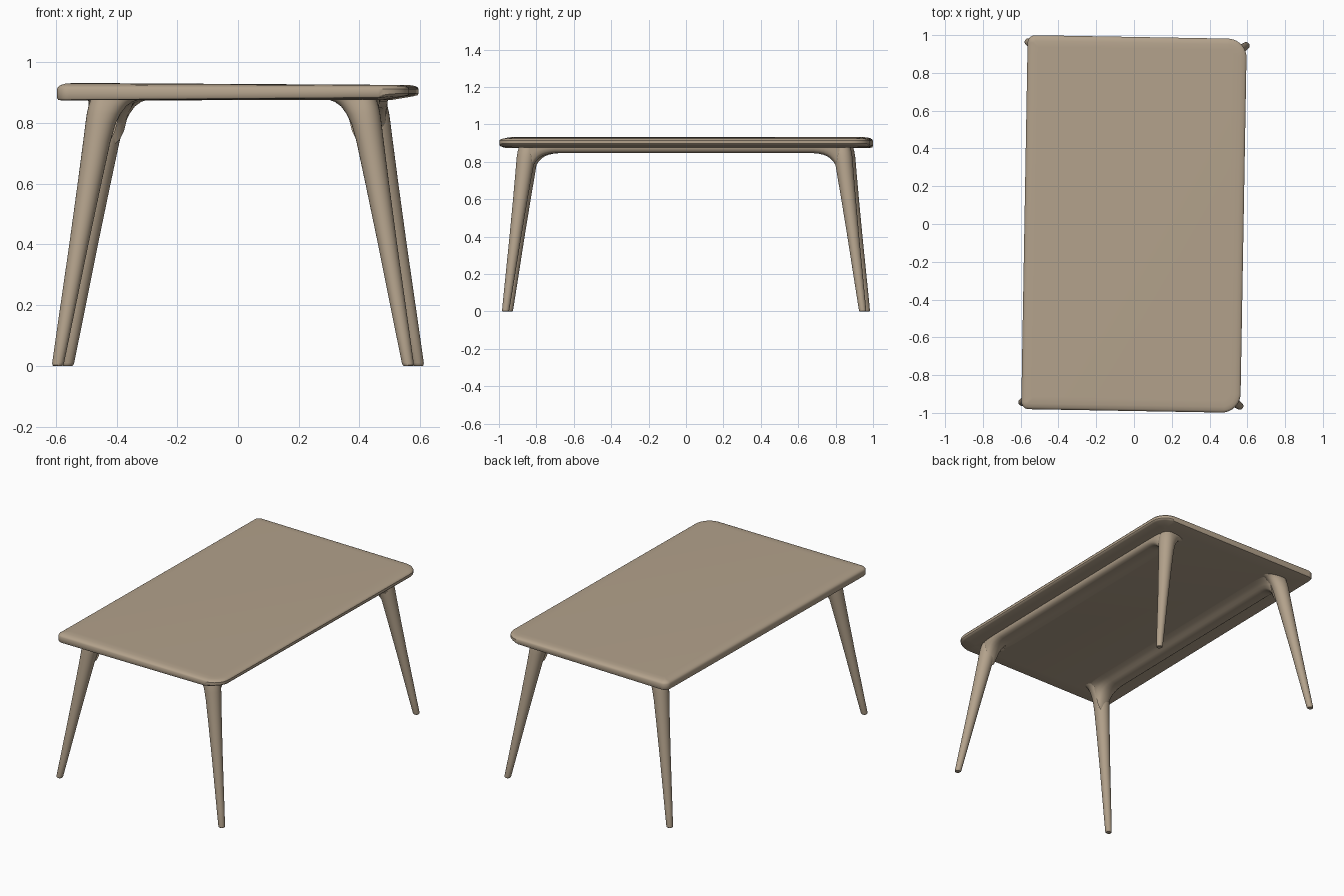
import bpy, bmesh, math

if "Cube" in bpy.data.objects:
    bpy.data.objects.remove(bpy.data.objects["Cube"])

TILT = math.radians(-1.0)   # whole table sits about one degree off the y axis

wood = bpy.data.materials.new("light brown wood")
wood.diffuse_color = (0.45, 0.36, 0.26, 1)
wood.use_nodes = True
wood.node_tree.nodes["Principled BSDF"].inputs["Base Color"].default_value = wood.diffuse_color


def loft(name, rings, closed=True, angle=35):
    """Skin a list of equal-length rings and cap both ends."""
    bm = bmesh.new()
    loops = [[bm.verts.new(p) for p in ring] for ring in rings]
    n = len(loops[0])
    for a, b in zip(loops, loops[1:]):
        for i in range(n):
            j = (i + 1) % n
            bm.faces.new((a[i], a[j], b[j], b[i]))
    bm.faces.new(loops[0][::-1])
    bm.faces.new(loops[-1])
    bmesh.ops.recalc_face_normals(bm, faces=bm.faces)
    mesh = bpy.data.meshes.new(name)
    bm.to_mesh(mesh)
    bm.free()
    mesh.materials.append(wood)
    ob = bpy.data.objects.new(name, mesh)
    bpy.context.collection.objects.link(ob)
    ob.rotation_euler.z = TILT
    bpy.ops.object.select_all(action='DESELECT')
    ob.select_set(True)
    bpy.context.view_layer.objects.active = ob
    bpy.ops.object.shade_smooth_by_angle(angle=math.radians(angle))
    return ob


# Tabletop: rounded rectangle, larger radius and thinner edge on the right
HX, HY = 0.58, 0.99


def outline(inset, z, lift=0.0, slope=0.0):
    pts = []
    for k, (sx, sy) in enumerate([(1, 1), (-1, 1), (-1, -1), (1, -1)]):
        r = max((0.10 if sx > 0 else 0.04) - inset, 0.006)
        cx, cy = sx * (HX - inset - r), sy * (HY - inset - r)
        for i in range(11):
            a = math.radians(90 * k + 9 * i)
            x, y = cx + r * math.cos(a), cy + r * math.sin(a)
            t = min(max((x - 0.42) / 0.12, 0), 1)
            pts.append((x, y, z + lift * t * t * (3 - 2 * t) - slope * x))
    return pts


loft("tabletop", [
    outline(0.09, 0.876),
    outline(0.014, 0.875, 0.014),
    outline(0.004, 0.877, 0.015),
    outline(0.0, 0.883, 0.014),
    outline(0.0, 0.913),
    outline(0.004, 0.919, 0, 0.001),
    outline(0.012, 0.924, 0, 0.003),
    outline(0.030, 0.928, 0, 0.005),
    outline(0.060, 0.929, 0, 0.006),
])

# Legs: tapered, splayed, flaring inward where they meet the top
LEG = [(0.0, 0.015, 0), (0.003, 0.018, 0), (0.010, 0.0195, 0), (0.1, 0.0225, 0),
       (0.4, 0.0315, 0), (0.6, 0.039, 0), (0.74, 0.045, 0), (0.80, 0.048, 0.004),
       (0.83, 0.049, 0.013), (0.855, 0.048, 0.028), (0.87, 0.046, 0.048), (0.88, 0.045, 0.075)]


def leg(name, sx, sy):
    rings = []
    for z, r, flare in LEG:
        cx, cy = 0.578 - 0.1725 * z, 0.955 - 0.129 * z
        ring = []
        for i in range(28):
            a = math.tau * i / 28
            c, s = math.cos(a), math.sin(a)
            x = cx + r * c - flare * max(-c, 0)
            ring.append((sx * x, sy * (cy + r * s), z))
        rings.append(ring)
    loft(name, rings)


for fb, sy in (("front", -1), ("back", 1)):
    for lr, sx in (("left", -1), ("right", 1)):
        leg(f"{fb}_{lr}_leg", sx, sy)

# Side rails: (inward offset, z, share of the curve down into the leg)
RAIL = [(-0.052, 0.888, 0), (-0.051, 0.872, 0.3), (-0.046, 0.859, 0.7), (-0.034, 0.850, 0.9),
        (-0.015, 0.846, 1), (0.010, 0.846, 1), (0.030, 0.849, 0.9), (0.046, 0.855, 0.7),
        (0.062, 0.863, 0.3), (0.082, 0.870, 0.05), (0.110, 0.876, 0), (0.110, 0.888, 0)]
DROP = [(0.69, 0), (0.72, 0.003), (0.745, 0.009), (0.765, 0.018), (0.782, 0.030),
        (0.796, 0.045), (0.807, 0.063), (0.816, 0.085), (0.83, 0.115)]
stations = [(-y, d) for y, d in reversed(DROP)] + DROP
for side, sx in (("left", -1), ("right", 1)):
    loft(f"{side}_rail", [[(sx * (0.43 - u * (1 - 1.2 * d)), y, z - d * w) for u, z, w in RAIL]
                          for y, d in stations], angle=50)
